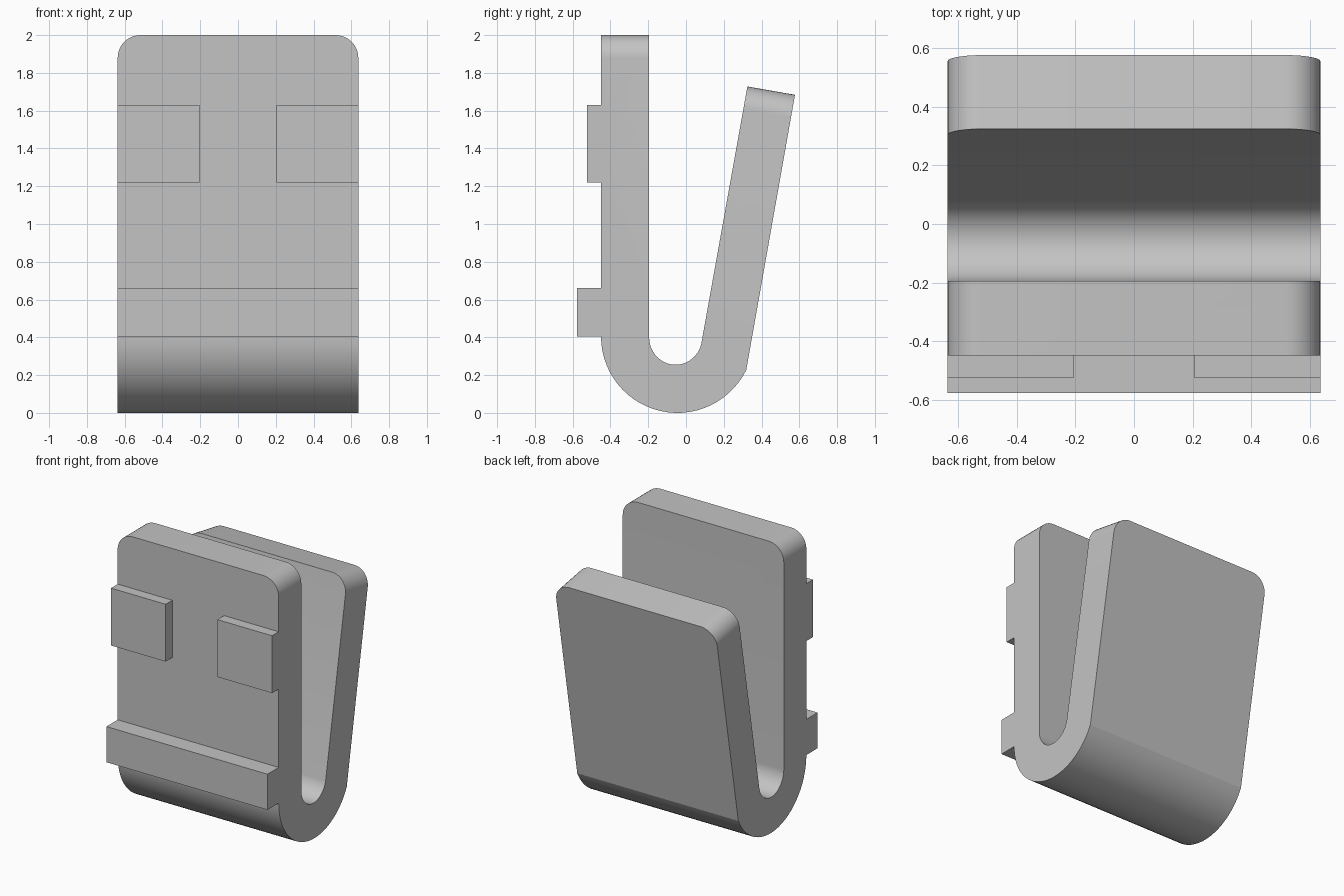
import bpy
import bmesh
from math import cos, sin, radians
from mathutils import Vector

cube = bpy.data.objects.get("Cube")
if cube:
    bpy.data.objects.remove(cube)

HALF_WIDTH = 0.637
FRONT = -0.45


def arc(cy, cz, ry, rz, start, end, steps):
    """Points of an elliptical arc in the y-z plane, angles in degrees."""
    angles = [radians(start + (end - start) * i / steps) for i in range(steps + 1)]
    return [(cy + ry * cos(a), cz + rz * sin(a)) for a in angles]


# Side profile: front plate with lower bar, outer bend, leaning arm, inner bend
profile = [(FRONT, 2.0), (FRONT, 0.66), (-0.577, 0.66), (-0.577, 0.405)]
profile += arc(-0.045, 0.405, 0.405, 0.405, 180, 334, 28)
profile += [(0.577, 1.684), (0.325, 1.728)]
profile += arc(-0.055, 0.40, 0.14, 0.145, -15, -180, 26)
profile += [(-0.195, 2.0)]

bm = bmesh.new()
side = bm.faces.new([bm.verts.new((-HALF_WIDTH, y, z)) for y, z in profile])
grown = bmesh.ops.extrude_face_region(bm, geom=[side], use_keep_orig=True)
moved = [g for g in grown["geom"] if isinstance(g, bmesh.types.BMVert)]
bmesh.ops.translate(bm, verts=moved, vec=(2 * HALF_WIDTH, 0, 0))
bmesh.ops.recalc_face_normals(bm, faces=bm.faces)

# Round the upper corners of the plate and the arm
corners = [e for e in bm.edges
           if all(v.co.z > 1.6 for v in e.verts)
           and abs(e.verts[0].co.x - e.verts[1].co.x) < 0.01]
bmesh.ops.bevel(bm, geom=corners, offset=0.12, segments=10, profile=0.5,
                affect='EDGES', clamp_overlap=True)


def front_faces():
    return [f for f in bm.faces
            if all(abs(v.co.y - FRONT) < 1e-4 for v in f.verts)
            and f.calc_center_median().z > 0.66]


# Divide the front of the plate and raise the two tabs
for point, normal in (((0, 0, 1.22), (0, 0, 1)), ((0, 0, 1.63), (0, 0, 1)),
                      ((-0.205, 0, 0), (1, 0, 0)), ((0.205, 0, 0), (1, 0, 0))):
    faces = front_faces()
    edges = {e for f in faces for e in f.edges}
    verts = {v for f in faces for v in f.verts}
    bmesh.ops.bisect_plane(bm, geom=faces + list(edges) + list(verts),
                           plane_co=Vector(point), plane_no=Vector(normal))

tabs = []
for f in front_faces():
    c = f.calc_center_bounds()
    if 1.22 < c.z < 1.63 and abs(c.x) > 0.205:
        tabs.append(f)
raised = bmesh.ops.extrude_face_region(bm, geom=tabs)
bmesh.ops.translate(bm, vec=(0, -0.075, 0),
                    verts=[g for g in raised["geom"] if isinstance(g, bmesh.types.BMVert)])
bmesh.ops.recalc_face_normals(bm, faces=bm.faces)

mesh = bpy.data.meshes.new("clip_body")
bm.to_mesh(mesh)
bm.free()
clip = bpy.data.objects.new("clip_body", mesh)
bpy.context.collection.objects.link(clip)

# Plain grey material
grey = bpy.data.materials.new("plain_grey")
grey.use_nodes = True
colour = (0.55, 0.55, 0.55, 1)
grey.diffuse_color = colour
grey.node_tree.nodes["Principled BSDF"].inputs["Base Color"].default_value = colour
mesh.materials.append(grey)

bpy.ops.object.select_all(action='DESELECT')
clip.select_set(True)
bpy.context.view_layer.objects.active = clip
bpy.ops.object.shade_smooth_by_angle(angle=radians(12))
